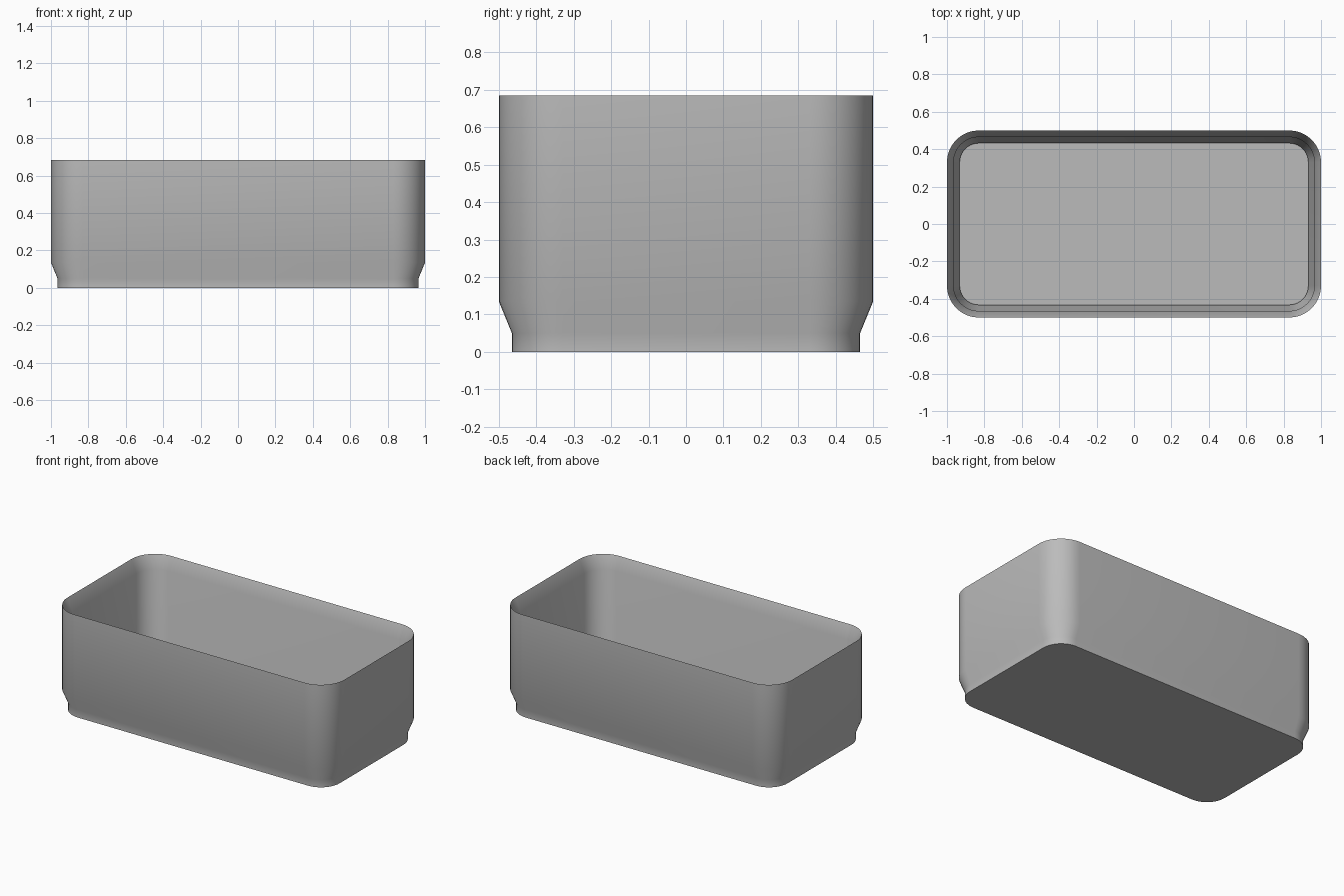
import bpy, bmesh, math

cube = bpy.data.objects.get("Cube")
if cube:
    bpy.data.objects.remove(cube, do_unlink=True)

grey = bpy.data.materials.new("plain grey")
grey.use_nodes = True
colour = (0.5, 0.5, 0.5, 1)
grey.diffuse_color = colour
grey.node_tree.nodes["Principled BSDF"].inputs["Base Color"].default_value = colour

HALF_X, HALF_Y, RADIUS, STEPS = 1.0, 0.5, 0.17, 10


def rounded_ring(bm, inset, z):
    """Rounded rectangle of vertices, moved inwards by inset."""
    radius = RADIUS - inset
    ring = []
    for corner, (sx, sy) in enumerate([(1, 1), (-1, 1), (-1, -1), (1, -1)]):
        for i in range(STEPS + 1):
            a = math.pi / 2 * (corner + i / STEPS)
            ring.append(bm.verts.new((sx * (HALF_X - RADIUS) + radius * math.cos(a),
                                      sy * (HALF_Y - RADIUS) + radius * math.sin(a), z)))
    return ring


# Wall section as (inset, height): outside from foot to rim, then inside to floor
section = [(0.035, 0), (0.035, 0.05), (0, 0.135), (0, 0.685),
           (0.035, 0.6), (0.035, 0.135), (0.068, 0.05), (0.068, 0.035)]

bm = bmesh.new()
rings = [rounded_ring(bm, inset, z) for inset, z in section]
for low, high in zip(rings, rings[1:]):
    for i in range(len(low)):
        j = (i + 1) % len(low)
        bm.faces.new((low[i], low[j], high[j], high[i]))

# Underside and inner floor
bm.faces.new(rings[0][::-1])
bm.faces.new(rings[-1])
bmesh.ops.recalc_face_normals(bm, faces=bm.faces)

mesh = bpy.data.meshes.new("stacking_bin")
bm.to_mesh(mesh)
bm.free()
mesh.materials.append(grey)
bin_body = bpy.data.objects.new("stacking_bin", mesh)
bpy.context.collection.objects.link(bin_body)

# Soft walls and corners with crisp rim and base edges
bpy.ops.object.select_all(action='DESELECT')
bin_body.select_set(True)
bpy.context.view_layer.objects.active = bin_body
bpy.ops.object.shade_smooth_by_angle(angle=math.radians(35))
